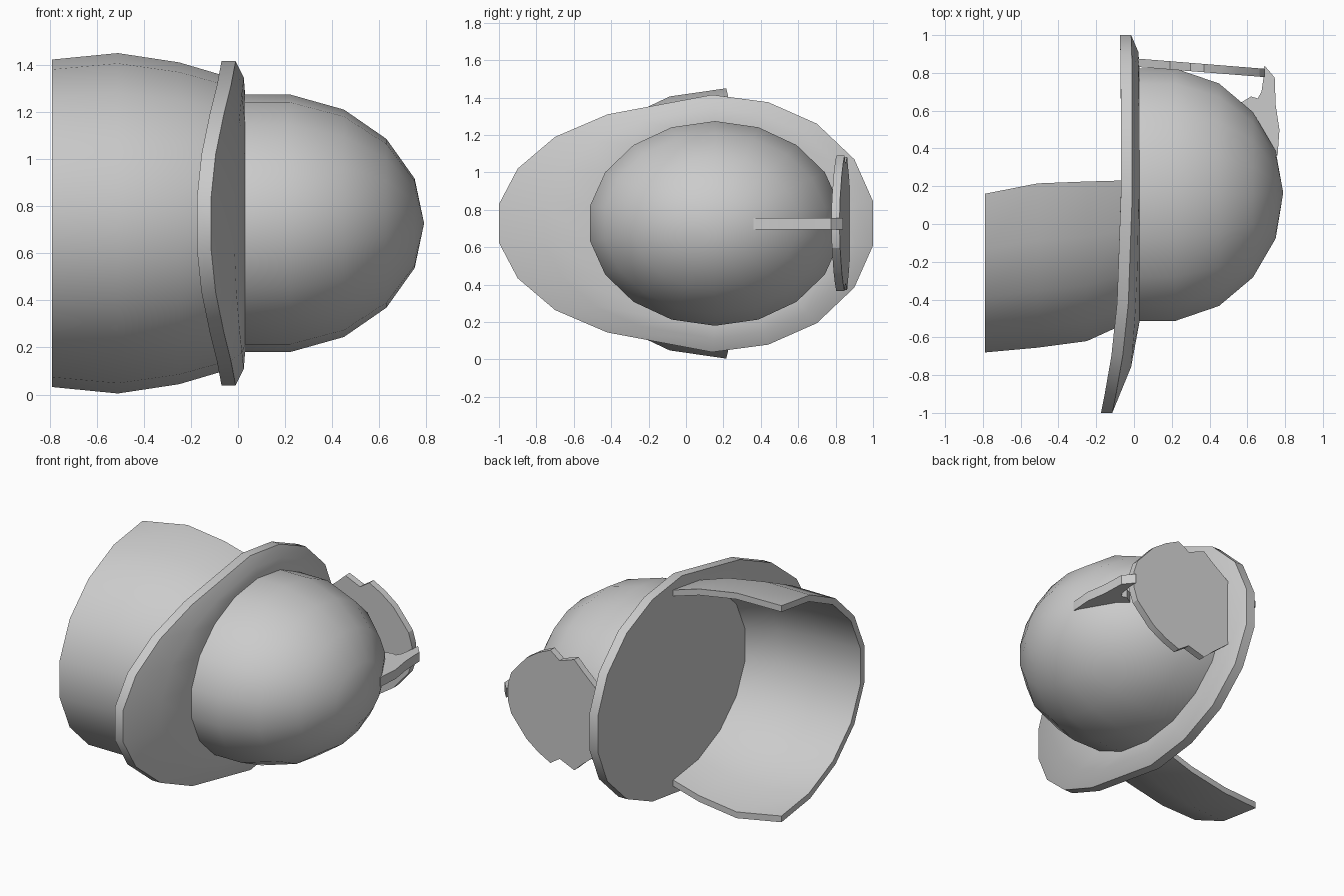
import bpy, bmesh, math
from math import sin, cos, radians

if "Cube" in bpy.data.objects:
    bpy.data.objects.remove(bpy.data.objects["Cube"], do_unlink=True)

MID_Z = 0.727
SIDES = 18

grey = bpy.data.materials.new("plain_grey")
grey.use_nodes = True
grey.diffuse_color = (0.6, 0.6, 0.6, 1)
grey.node_tree.nodes["Principled BSDF"].inputs["Base Color"].default_value = (0.6, 0.6, 0.6, 1)


def finish(name, bm, angle=35):
    bmesh.ops.recalc_face_normals(bm, faces=bm.faces)
    mesh = bpy.data.meshes.new(name)
    bm.to_mesh(mesh)
    bm.free()
    mesh.materials.append(grey)
    obj = bpy.data.objects.new(name, mesh)
    bpy.context.collection.objects.link(obj)
    bpy.ops.object.select_all(action="DESELECT")
    obj.select_set(True)
    bpy.context.view_layer.objects.active = obj
    bpy.ops.object.shade_smooth_by_angle(angle=radians(angle))
    return obj


def loft(name, rings, angle=35):
    """Skin closed rings in order and cap both ends."""
    bm = bmesh.new()
    loops = [[bm.verts.new(p) for p in ring] for ring in rings]
    for a, b in zip(loops, loops[1:]):
        for i in range(len(a)):
            j = (i + 1) % len(a)
            bm.faces.new((a[i], a[j], b[j], b[i]))
    for end in (loops[0], loops[-1]):
        bm.faces.new(end)
    bmesh.ops.remove_doubles(bm, verts=bm.verts, dist=0.0005)
    return finish(name, bm, angle)


def slab(name, low, high):
    return loft(name, [low, high], 20)


def oval(x, ry, rz, cy=0.155):
    angles = [radians(170 - 360 * i / SIDES) for i in range(SIDES)]
    return [(x, cy + ry * cos(a), MID_Z + rz * sin(a)) for a in angles]


# Rounded crown, lying on its side along x
profile = [(-0.03, 1), (0.03, 1), (0.22, 1), (0.45, 0.882), (0.63, 0.655), (0.75, 0.347)]
crown = [oval(x, 0.678 * s, 0.547 * s) for x, s in profile]
crown.append([(0.79, 0.165, MID_Z)] * SIDES)
loft("crown", crown, 50)

# Brim: half outline as y, half height, x of the upper edge
half = [(-1, .103, -.115), (-.9, .293, -.095), (-.7, .463, -.06), (-.42, .583, -.03),
        (.14, .688, -.01), (.44, .648, -.01), (.7, .533, -.01), (.9, .343, -.012),
        (1, .118, -.015)]
rim = [(x, y, MID_Z + h) for y, h, x in half]
rim += [(x, y, MID_Z - h) for y, h, x in reversed(half)]
base = oval(0.03, 0.678, 0.547)
middle = [((a[0] + b[0]) / 2 + 0.12 * max(0, 0.03 - a[0]) + 0.01,
           (a[1] + b[1]) / 2, (a[2] + b[2]) / 2) for a, b in zip(rim, base)]
under_rim = [(x - 0.06, y, z) for x, y, z in rim]
under_mid = [(min(x - 0.07, -0.07), y, z) for x, y, z in middle]
under_base = [(-0.07, y, z) for x, y, z in base]
loft("brim", [base, middle, rim, under_rim, under_mid, under_base])

# Curved neck guard, open towards the back
def guard_ring(x, cy, ry, rz, thick=0.04):
    angles = [radians(a) for a in range(-90, 91, 20)]
    ring = []
    for t, order in ((0, angles), (thick, angles[::-1])):
        ring += [(x, cy - (ry - t) * cos(a), MID_Z + (rz - t) * sin(a)) for a in order]
    return ring


stations = [(-0.79, .16, .853, .695), (-0.51, .215, .883, .7225),
            (-0.25, .225, .858, .683), (-0.07, .23, .78, .63)]
loft("neck_guard", [guard_ring(*s) for s in stations])

# Scalloped badge plate, leaning slightly towards the crown tip
scallop = [(.69, .05), (.665, .13), (.55, .26), (.46, .32), (.37, .362),
           (.30, .315), (.19, .355), (.13, .30), (.02, .21)]
outline = scallop + [(x, -h) for x, h in reversed(scallop)]
plate = [[(x, y0 - 0.08 * x, MID_Z + h) for x, h in outline] for y0 in (0.833, 0.877)]
slab("badge_plate", *plate)

# Bracket joining badge to crown
hook = [(.69, .84), (.745, .775), (.75, .63), (.77, .5), (.76, .36), (.6, .5),
        (.57, .645), (.62, .675), (.655, .665), (.675, .7), (.685, .77)]
slab("badge_bracket", *[[(x, y, z) for x, y in hook] for z in (0.695, 0.755)])
